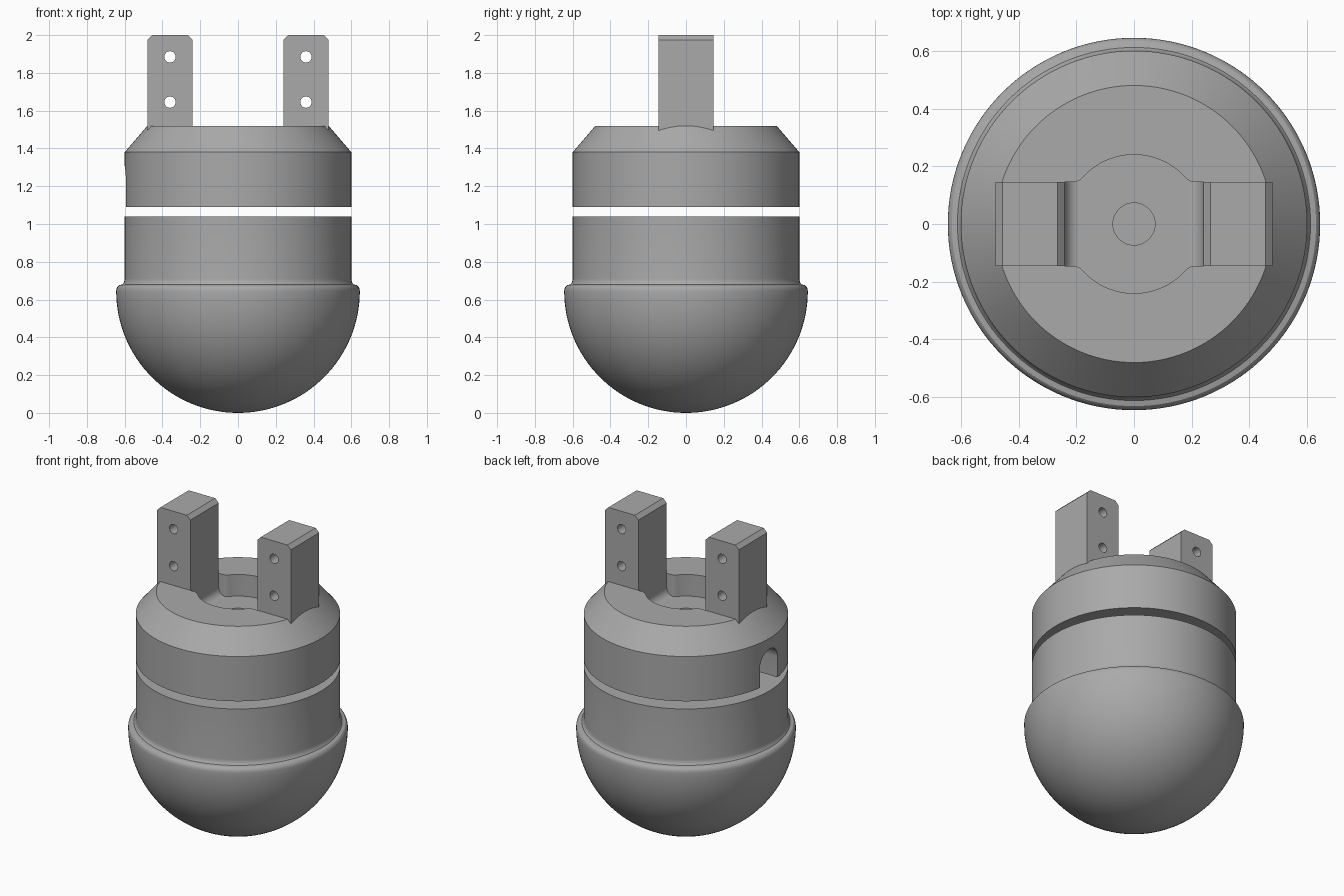
import bpy, bmesh, math
from mathutils import Vector

old = bpy.data.objects.get("Cube")
if old:
    bpy.data.objects.remove(old)

GREY = (0.4, 0.4, 0.4, 1)
grey = bpy.data.materials.new("plain grey")
grey.use_nodes = True
grey.diffuse_color = GREY
grey.node_tree.nodes["Principled BSDF"].inputs["Base Color"].default_value = GREY


def finish(name, bm):
    bmesh.ops.recalc_face_normals(bm, faces=bm.faces)
    mesh = bpy.data.meshes.new(name)
    bm.to_mesh(mesh)
    bm.free()
    mesh.materials.append(grey)
    ob = bpy.data.objects.new(name, mesh)
    bpy.context.collection.objects.link(ob)
    return ob


def lathe(name, profile, steps=128):
    """Spin an (r, z) profile, both ends on the axis, around z."""
    bm = bmesh.new()
    verts = [bm.verts.new((r, 0, z)) for r, z in profile]
    edges = [bm.edges.new(pair) for pair in zip(verts, verts[1:])]
    bmesh.ops.spin(bm, geom=verts + edges, axis=(0, 0, 1), cent=(0, 0, 0),
                   angle=math.tau, steps=steps, use_merge=True)
    bmesh.ops.remove_doubles(bm, verts=bm.verts, dist=1e-5)
    return finish(name, bm)


def prism(name, points, depth):
    """Extrude a closed outline of 3D points along a vector."""
    bm = bmesh.new()
    face = bm.faces.new([bm.verts.new(p) for p in points])
    out = bmesh.ops.extrude_face_region(bm, geom=[face])
    moved = [g for g in out["geom"] if isinstance(g, bmesh.types.BMVert)]
    bmesh.ops.translate(bm, verts=moved, vec=Vector(depth))
    return finish(name, bm)


def arc(cx, cy, r, start, end, n):
    return [(cx + r * math.cos(math.radians(start + (end - start) * i / n)),
             cy + r * math.sin(math.radians(start + (end - start) * i / n)))
            for i in range(n + 1)]


def cut(ob, cutter):
    mod = ob.modifiers.new("cut", "BOOLEAN")
    mod.operation = "DIFFERENCE"
    mod.solver = "EXACT"
    mod.object = cutter
    bpy.context.view_layer.objects.active = ob
    bpy.ops.object.modifier_apply(modifier=mod.name)
    bpy.data.objects.remove(cutter)


def smooth(ob):
    bpy.ops.object.select_all(action="DESELECT")
    ob.select_set(True)
    bpy.context.view_layer.objects.active = ob
    bpy.ops.object.shade_smooth_by_angle(angle=math.radians(25))


# Domed lower body with a soft flare above the bowl
R = 0.645
bowl = arc(0, R, R, -90, 0, 32)
bowl[0] = (0, 0)
flare = arc(0.605, R, 0.04, 15, 50, 4) + arc(0.65, 0.712, 0.05, 220, 180, 4)
lower_body = lathe("lower_body", bowl + flare + [(0.6, 1.04), (0, 1.04)])

# Upper collar with a sloped shoulder
upper_collar = lathe("upper_collar", [(0, 1.09), (0.6, 1.09), (0.6, 1.38),
                                      (0.48, 1.52), (0, 1.52)])

# Recess between the posts: round pocket blended into a cross slot
HALF, FLOOR = 0.145, 1.38
quarter = [(0.24, HALF), (0.205, HALF), (0.19, 0.15), (0.18, 0.158)]
half = quarter + arc(0, 0, 0.24, 45, 135, 32) + [(-x, y) for x, y in quarter[::-1]]
outline = half + [(-x, -y) for x, y in half]
cut(upper_collar, prism("recess_cutter", [(x, y, FLOOR) for x, y in outline], (0, 0, 0.3)))

# Centre bore and arched side channel
cut(upper_collar, prism("bore_cutter", [(x, y, 1.0) for x, y in arc(0, 0, 0.073, 0, 350, 35)],
                        (0, 0, 0.45)))
arch = [(0.09, 1.0)] + arc(0, 1.22, 0.09, 0, 180, 20) + [(-0.09, 1.0)]
cut(upper_collar, prism("channel_cutter", [(-0.8, y, z) for y, z in arch], (0.8, 0, 0)))

# Paired posts: chamfered tops, filleted feet, two cross holes each
for side, name in ((1, "left_post"), (-1, "right_post")):
    shape = [(0.48, FLOOR), (0.48, 1.975), (0.455, 2.0), (0.265, 2.0), (0.24, 1.975)]
    shape += arc(0.19, FLOOR + 0.05, 0.05, 0, -90, 8)
    post = prism(name, [(side * x, -HALF, z) for x, z in shape], (0, 2 * HALF, 0))
    for height in (1.645, 1.885):
        ring = arc(side * 0.36, height, 0.03, 0, 345, 23)
        cut(post, prism("hole_cutter", [(x, -0.3, z) for x, z in ring], (0, 0.6, 0)))
    smooth(post)

smooth(lower_body)
smooth(upper_collar)
